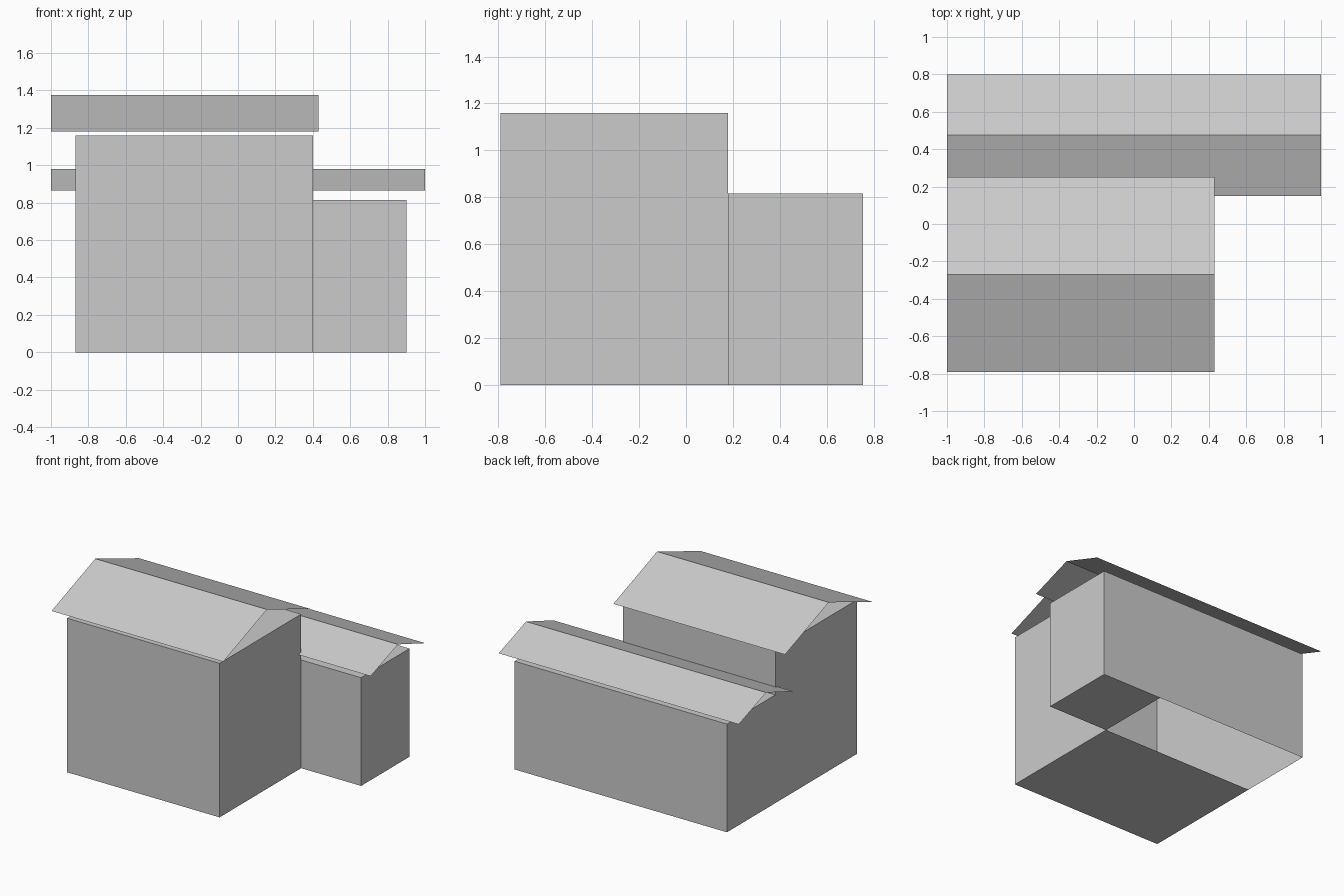
import bpy
import bmesh
from mathutils import Vector

old = bpy.data.objects.get("Cube")
if old:
    bpy.data.objects.remove(old, do_unlink=True)

grey = bpy.data.materials.new("plain_grey")
grey.use_nodes = True
tone = (0.6, 0.6, 0.6, 1)
grey.diffuse_color = tone
grey.node_tree.nodes["Principled BSDF"].inputs["Base Color"].default_value = tone


def finish(name, bm):
    mesh = bpy.data.meshes.new(name)
    bm.to_mesh(mesh)
    bm.free()
    mesh.materials.append(grey)
    obj = bpy.data.objects.new(name, mesh)
    bpy.context.collection.objects.link(obj)
    return obj


def shell(name, lo, hi, open_sides=()):
    """Box between two corners, without the sides facing the given directions."""
    bm = bmesh.new()
    bmesh.ops.create_cube(bm, size=1)
    lo, hi = Vector(lo), Vector(hi)
    for v in bm.verts:
        v.co = (lo + hi) / 2 + v.co * (hi - lo)
    bm.normal_update()
    gone = [f for f in bm.faces
            if any(f.normal.dot(Vector(d)) > 0.9 for d in open_sides)]
    bmesh.ops.delete(bm, geom=gone, context="FACES")
    return finish(name, bm)


def panel(name, *corners):
    bm = bmesh.new()
    bm.faces.new([bm.verts.new(c) for c in corners])
    return finish(name, bm)


def gable_roof(name, x0, x1, y0, y1, eave, ridge):
    """Two thin slopes meeting at a ridge along x."""
    bm = bmesh.new()
    profile = [(y0, eave), ((y0 + y1) / 2, ridge), (y1, eave)]
    rows = [[bm.verts.new((x, y, z)) for x in (x0, x1)] for y, z in profile]
    for a, b in zip(rows, rows[1:]):
        bm.faces.new((a[0], a[1], b[1], b[0]))
    return finish(name, bm)


def window(name, x, y0, y1, z0, z1):
    panel(name, (x, y0, z0), (x, y1, z0), (x, y1, z1), (x, y0, z1))


# Main dimensions
left, inner, outer = -0.87, 0.40, 0.90
front, join, back = -0.79, 0.18, 0.755
tall, low = 1.16, 0.815

# Tall front block, open to the rear wing below the wing's ceiling
shell("main_block", (left, front, 0), (inner, join, tall), [(0, 1, 0)])
panel("main_upper_back_wall", (inner, join, low), (left, join, low),
      (left, join, tall), (inner, join, tall))

# Lower rear wing, floored and closed only where it projects sideways
shell("rear_wing", (left, join, 0), (outer, back, low), [(0, -1, 0), (0, 0, -1)])
panel("wing_front_wall", (inner, join, 0), (outer, join, 0),
      (outer, join, low), (inner, join, low))
panel("wing_floor", (inner, join, 0), (inner, back, 0),
      (outer, back, 0), (outer, join, 0))

# Roofs floating just above the walls
gable_roof("main_roof", -1, 0.43, -0.79, 0.25, 1.18, 1.375)
gable_roof("wing_roof", -1, 1, 0.15, 0.80, 0.865, 0.98)

# Windows on the side walls
for row, z in enumerate((0.045, 0.48, 0.845)):
    for col, y in enumerate((-0.453, -0.085)):
        window(f"main_window_{row}_{col}", inner + 0.002, y, y + 0.106, z, z + 0.265)
for row, z in enumerate((0.015, 0.45)):
    window(f"wing_window_{row}", outer + 0.002, 0.28, 0.48, z, z + 0.265)
